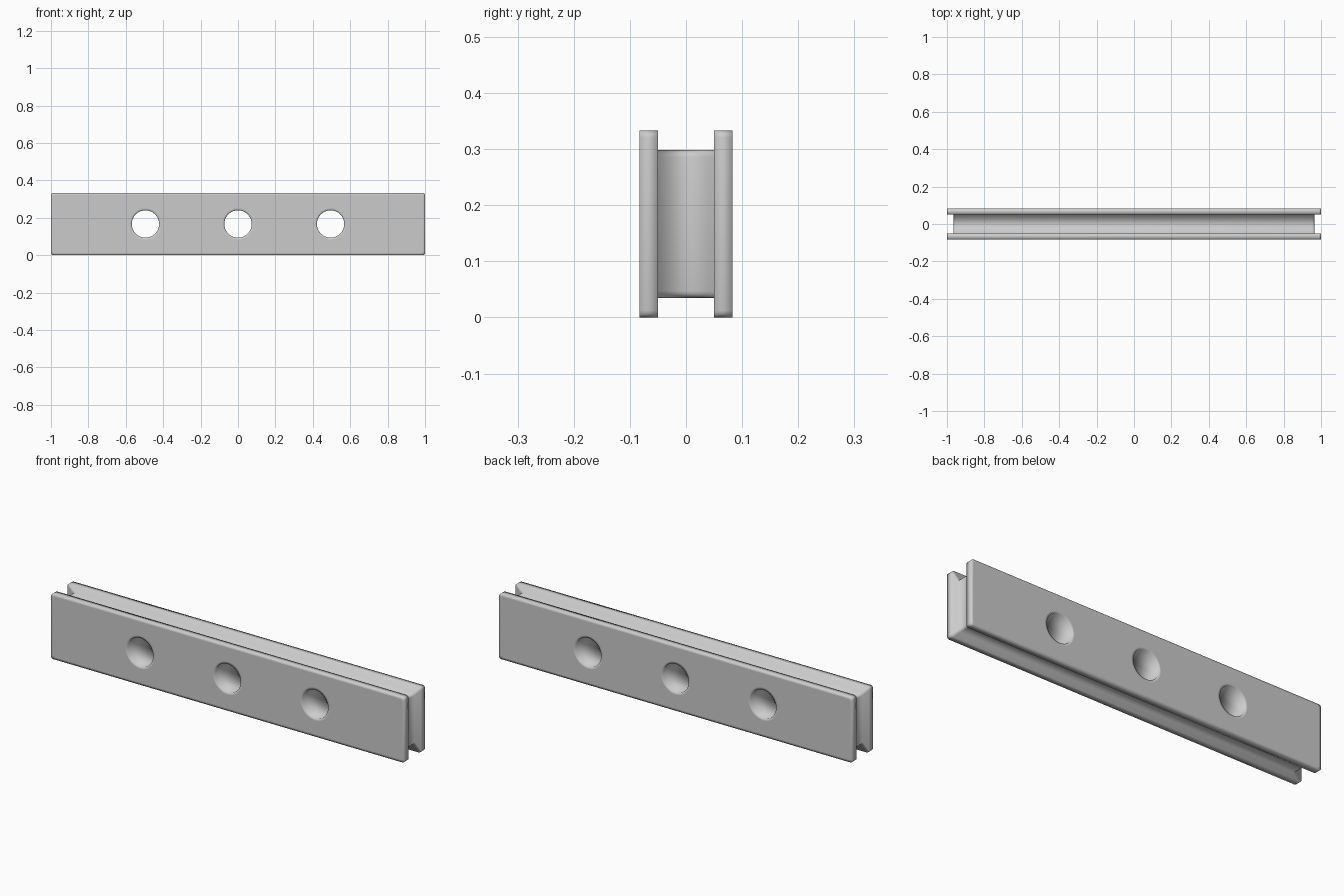
import bpy
import bmesh
from math import cos, sin, pi

default = bpy.data.objects.get("Cube")
if default:
    bpy.data.objects.remove(default)

LENGTH, HEIGHT = 2.0, 0.333
OUTER_Y, INNER_Y = 0.083, 0.05     # faces of the two side plates
GROOVE = 0.035                     # depth of the channel around the edge
CORNER, RIM = 0.012, 0.012
HOLE_R, SPACING, HOLE_SIDES = 0.073, 0.495, 32

bm = bmesh.new()


def close_loop(verts):
    return [bm.edges.new((a, b)) for a, b in zip(verts, verts[1:] + verts[:1])]


def rounded_rect(inset, y):
    """Loop of vertices: a rectangle with small rounded corners."""
    hx, hz = LENGTH / 2 - inset - CORNER, HEIGHT / 2 - inset - CORNER
    verts = []
    for i, (sx, sz) in enumerate(((1, 1), (-1, 1), (-1, -1), (1, -1))):
        for step in range(4):
            a = (i + step / 3) * pi / 2
            verts.append(bm.verts.new((sx * hx + CORNER * cos(a), y,
                                       HEIGHT / 2 + sz * hz + CORNER * sin(a))))
    return verts


def circle(x, radius, y):
    angles = [2 * pi * i / HOLE_SIDES for i in range(HOLE_SIDES)]
    return [bm.verts.new((x + radius * cos(a), y, HEIGHT / 2 + radius * sin(a)))
            for a in angles]


def loft(rings):
    for r, s in zip(rings, rings[1:]):
        for i in range(len(r)):
            j = (i + 1) % len(r)
            bm.faces.new((r[i], r[j], s[j], s[i]))
    return rings[0], rings[-1]


# Outer shell: plate edge, channel, plate edge
half = [(RIM, -OUTER_Y), (0, -OUTER_Y), (0, -INNER_Y), (GROOVE, -INNER_Y)]
profile = half + [(inset, -y) for inset, y in reversed(half)]
ends = [loft([rounded_rect(inset, y) for inset, y in profile])]

# Three through holes with a narrow rim on each plate
for x in (-SPACING, 0, SPACING):
    ends.append(loft([circle(x, HOLE_R + RIM, -OUTER_Y), circle(x, HOLE_R, -OUTER_Y),
                      circle(x, HOLE_R, OUTER_Y), circle(x, HOLE_R + RIM, OUTER_Y)]))

# Flat plate faces around the holes
for side in (0, 1):
    edges = []
    for pair in ends:
        loop = pair[side]
        edges += [bm.edges.get((a, b)) for a, b in zip(loop, loop[1:] + loop[:1])]
    bmesh.ops.triangle_fill(bm, edges=edges, use_beauty=True)

bmesh.ops.recalc_face_normals(bm, faces=bm.faces)
for face in bm.faces:
    face.smooth = True

mesh = bpy.data.meshes.new("grooved_bar")
bm.to_mesh(mesh)
bm.free()
bar = bpy.data.objects.new("grooved_bar", mesh)
bpy.context.collection.objects.link(bar)

# Plain grey finish
grey = bpy.data.materials.new("light grey")
grey.use_nodes = True
colour = (0.6, 0.6, 0.6, 1)
grey.diffuse_color = colour
grey.node_tree.nodes["Principled BSDF"].inputs["Base Color"].default_value = colour
mesh.materials.append(grey)
